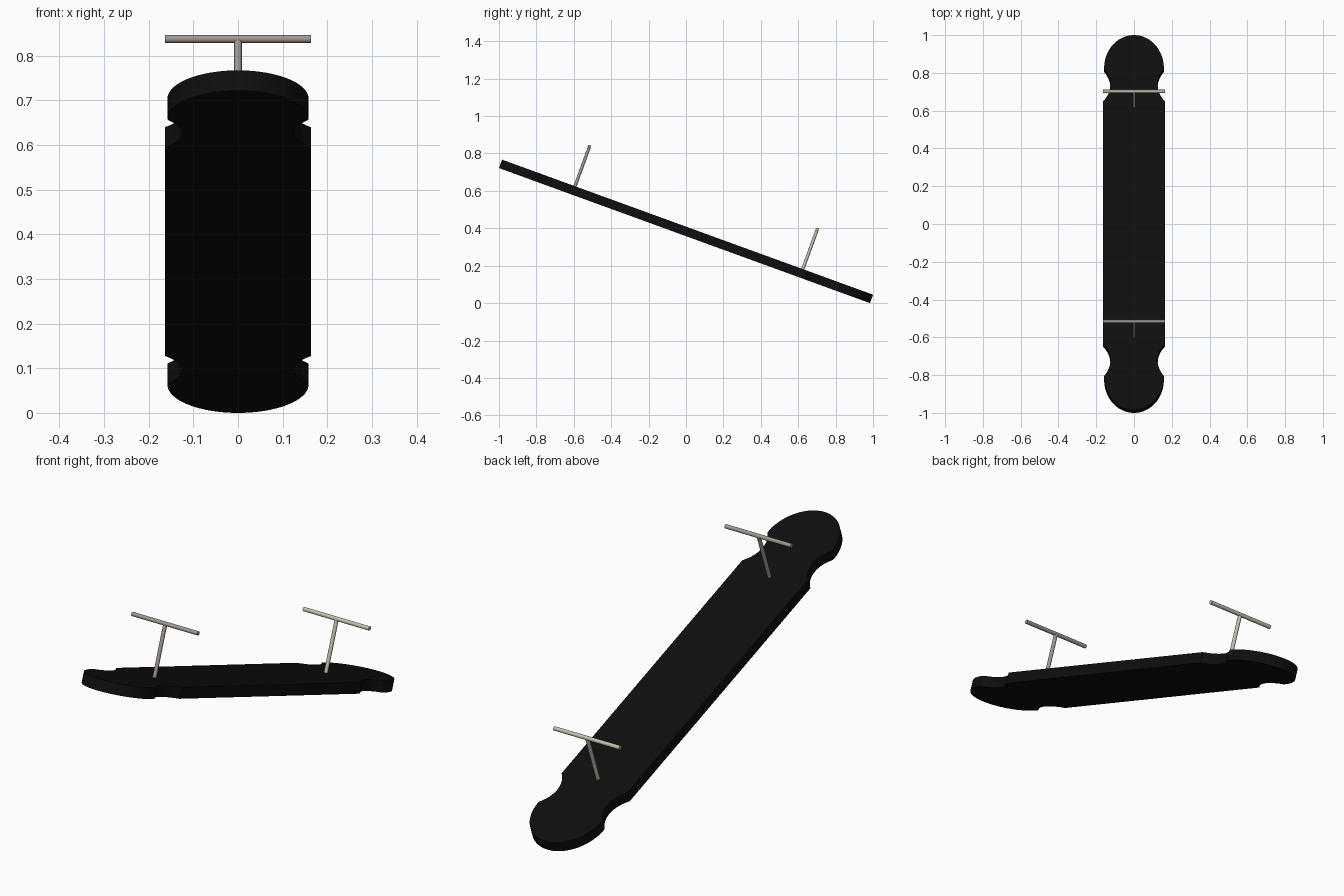
import bpy, bmesh, math
from mathutils import Matrix, Vector

if "Cube" in bpy.data.objects:
    bpy.data.objects.remove(bpy.data.objects["Cube"])

TILT = Matrix.Translation((0, 0, 0.3835)) @ Matrix.Rotation(math.radians(-20), 4, 'X')
T = 0.048        # plank thickness
END = 1.0555     # half length of the plank


def material(name, rgb):
    m = bpy.data.materials.new(name)
    m.diffuse_color = (*rgb, 1)
    m.use_nodes = True
    m.node_tree.nodes["Principled BSDF"].inputs["Base Color"].default_value = m.diffuse_color
    return m


def finish(name, bm, mat):
    bmesh.ops.recalc_face_normals(bm, faces=bm.faces)
    bm.transform(TILT)
    me = bpy.data.meshes.new(name)
    bm.to_mesh(me)
    bm.free()
    me.materials.append(mat)
    ob = bpy.data.objects.new(name, me)
    bpy.context.collection.objects.link(ob)
    bpy.ops.object.select_all(action='DESELECT')
    ob.select_set(True)
    bpy.context.view_layer.objects.active = ob
    bpy.ops.object.shade_smooth_by_angle(angle=math.radians(35))
    return ob


black = material("black", (0.0045, 0.0045, 0.0045))
grey = material("warm grey metal", (0.36, 0.32, 0.29))
cream = material("pale olive metal", (0.54, 0.54, 0.41))

# Plank: one quarter outline (round leg notch, then rounded head), mirrored
quarter = []
p0, p1 = Vector((0.1635, 0.683)), Vector((0.157, 0.862))
sag, half = 0.035, (p1 - p0).length / 2
rad = (half ** 2 + sag ** 2) / (2 * sag)
span = math.asin(half / rad)
for i in range(13):
    a = -span + 2 * span * i / 12
    depth = rad * math.cos(a) - (rad - sag)
    p = p0.lerp(p1, 0.5 + rad * math.sin(a) / (2 * half))
    quarter.append((p.x - depth, p.y))
for i in range(25):
    a = math.pi / 2 * i / 24
    quarter.append((0.158 * math.cos(a), 0.87 + (END - 0.87) * math.sin(a)))

right = [(x, -y) for x, y in reversed(quarter)] + quarter
outline = right + [(-x, y) for x, y in reversed(right)][1:-1]
bm = bmesh.new()
face = bm.faces.new([bm.verts.new((x, y, -T / 2)) for x, y in outline])
ext = bmesh.ops.extrude_face_region(bm, geom=[face])
bmesh.ops.translate(bm, vec=(0, 0, T),
                    verts=[v for v in ext["geom"] if isinstance(v, bmesh.types.BMVert)])
finish("seesaw_plank", bm, black)


# Handles: upright stem with a crossbar
def handle(name, u, mat):
    bm = bmesh.new()
    bottom, top = T / 2 - 0.006, 0.25
    bmesh.ops.create_cone(bm, cap_ends=True, segments=16, radius1=0.0085, radius2=0.0085,
                          depth=top - bottom,
                          matrix=Matrix.Translation((0, u, (top + bottom) / 2)))
    bmesh.ops.create_cone(bm, cap_ends=True, segments=16, radius1=0.009, radius2=0.009,
                          depth=0.328,
                          matrix=Matrix.Translation((0, u, top)) @ Matrix.Rotation(math.pi / 2, 4, 'Y'))
    finish(name, bm, mat)


handle("front_handle", -0.640, grey)
handle("back_handle", 0.656, cream)
